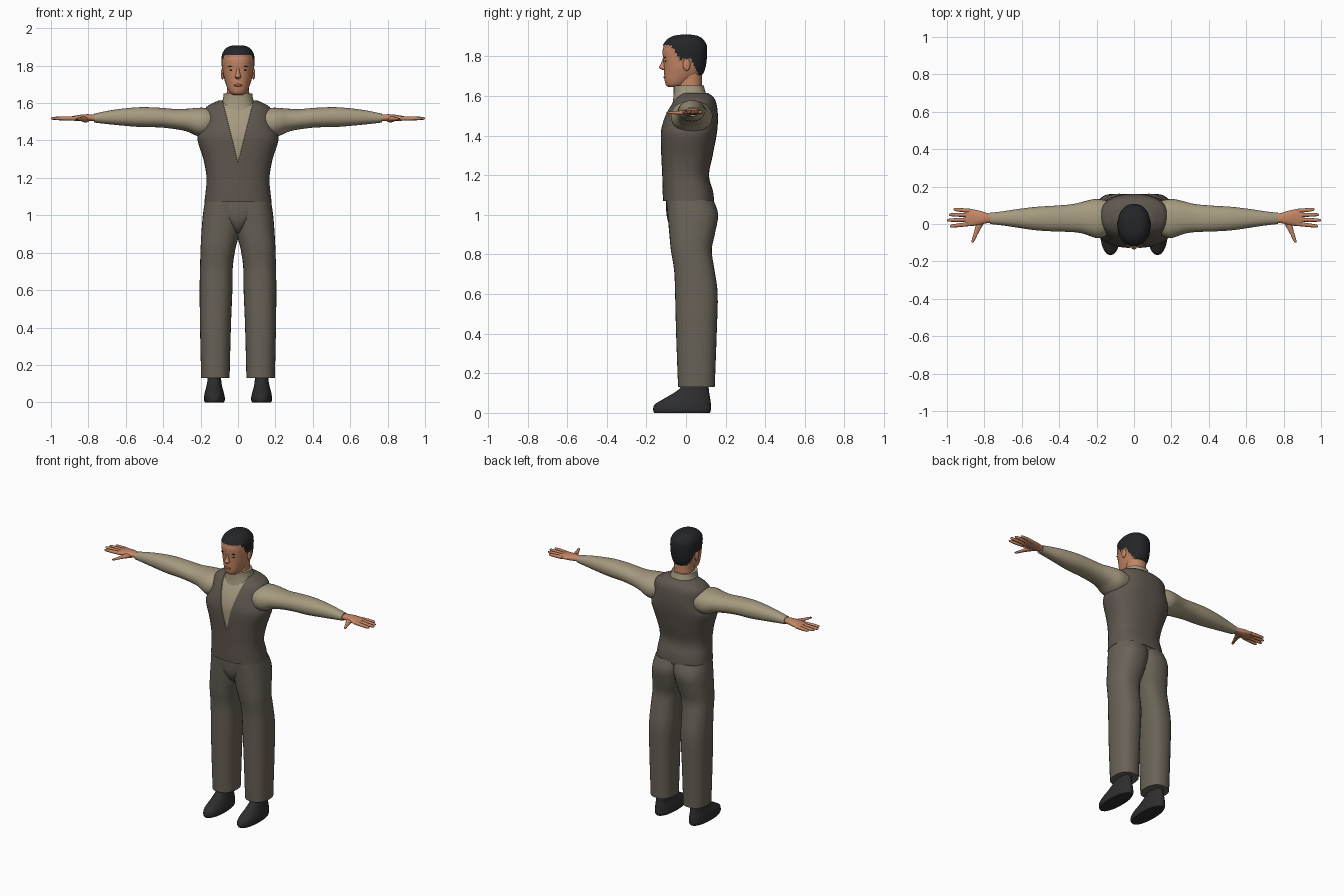
import bpy
import bmesh
import math
from mathutils import Vector

if "Cube" in bpy.data.objects:
    bpy.data.objects.remove(bpy.data.objects["Cube"], do_unlink=True)


def material(name, r, g, b):
    mat = bpy.data.materials.new(name)
    mat.use_nodes = True
    mat.diffuse_color = (r, g, b, 1)
    shader = mat.node_tree.nodes["Principled BSDF"]
    shader.inputs["Base Color"].default_value = (r, g, b, 1)
    shader.inputs["Roughness"].default_value = 0.8
    return mat


SKIN = material("warm skin", 0.56, 0.24, 0.13)
HAIR = material("black hair", 0.018, 0.019, 0.021)
VEST = material("dark taupe vest", 0.115, 0.095, 0.078)
PANTS = material("grey brown trousers", 0.14, 0.122, 0.095)
SHIRT = material("khaki shirt", 0.38, 0.325, 0.215)
SHOE = material("charcoal shoes", 0.027, 0.027, 0.029)
LIPS = material("brown lips", 0.32, 0.12, 0.075)


def spline(rows, steps):
    """Smoothly interpolate between neighbouring section rows."""
    out = []
    last = len(rows) - 1
    for i in range(last):
        quad = [rows[max(i - 1, 0)], rows[i], rows[i + 1], rows[min(i + 2, last)]]
        for s in range(steps):
            t = s / steps
            out.append([
                b + 0.5 * t * (c - a + t * (2*a - 5*b + 4*c - d + t * (3*(b - c) + d - a)))
                for a, b, c, d in zip(*quad)])
    out.append(list(rows[-1]))
    return out


def loft(rows, axis=2, sides=32, steps=4, power=2.2):
    """Skin rounded sections; each row is (along, a min, a max, b min, b max)."""
    bm = bmesh.new()
    rings = []
    for along, a0, a1, b0, b1 in spline(rows, steps):
        ring = []
        for k in range(sides):
            angle = math.tau * k / sides
            c, s = math.cos(angle), math.sin(angle)
            u = math.copysign(abs(c) ** (2 / power), c)
            v = math.copysign(abs(s) ** (2 / power), s)
            co = [(a0 + a1 + u * (a1 - a0)) / 2, (b0 + b1 + v * (b1 - b0)) / 2]
            co.insert(axis, along)
            ring.append(bm.verts.new(co))
        rings.append(ring)
    for low, high in zip(rings, rings[1:]):
        for k in range(sides):
            n = (k + 1) % sides
            bm.faces.new((low[k], low[n], high[n], high[k]))
    bm.faces.new(rings[0])
    bm.faces.new(rings[-1])
    bmesh.ops.recalc_face_normals(bm, faces=bm.faces[:])
    return bm


def ball(center, size):
    bm = bmesh.new()
    bmesh.ops.create_uvsphere(bm, u_segments=16, v_segments=10, radius=1)
    for v in bm.verts:
        v.co = Vector(center) + Vector(x * s for x, s in zip(v.co, size))
    return bm


def finish(name, bm, mats, mirror=False):
    mesh = bpy.data.meshes.new(name)
    bm.to_mesh(mesh)
    bm.free()
    obj = bpy.data.objects.new(name, mesh)
    bpy.context.collection.objects.link(obj)
    for mat in mats:
        mesh.materials.append(mat)
    bpy.ops.object.select_all(action="DESELECT")
    obj.select_set(True)
    bpy.context.view_layer.objects.active = obj
    bpy.ops.object.shade_smooth_by_angle(angle=math.radians(45))
    if mirror:
        obj.modifiers.new("Mirror", "MIRROR").use_mirror_merge = False
    return obj


def centred(rows):
    return [(z, -w, w, y0, y1) for z, w, y0, y1 in rows]


# Vest with a V opening that shows the shirt
bm = loft(centred([
    (1.07, .18, -.116, .142), (1.12, .174, -.118, .136), (1.2, .168, -.12, .116),
    (1.3, .185, -.125, .135), (1.4, .216, -.128, .154), (1.45, .208, -.122, .16),
    (1.5, .187, -.107, .161), (1.55, .182, -.082, .156), (1.58, .168, -.062, .147),
    (1.6, .135, -.045, .132), (1.615, .1, -.03, .11)]), sides=48, power=2.4)
V_TIP, V_SLOPE = 1.28, 0.25
for side in (-1, 1):
    bmesh.ops.bisect_plane(bm, geom=bm.verts[:] + bm.edges[:] + bm.faces[:],
                           plane_co=(0, 0, V_TIP), plane_no=(side, 0, -V_SLOPE))
opening = []
for face in bm.faces:
    mid = face.calc_center_median()
    if mid.y < 0 and abs(mid.x) < (mid.z - V_TIP) * V_SLOPE:
        face.material_index = 1
        opening.append(face)
bmesh.ops.inset_region(bm, faces=opening, thickness=0.001, depth=-0.005,
                       use_even_offset=False)
finish("vest", bm, [VEST, SHIRT])

# Shirt collar and neck
finish("shirt_collar", loft(centred([
    (1.55, .115, -.07, .125), (1.59, .092, -.064, .108),
    (1.625, .08, -.062, .097), (1.652, .076, -.062, .09)])), [SHIRT])
finish("neck", loft(centred([
    (1.6, .066, -.05, .08), (1.66, .06, -.042, .08), (1.74, .06, -.04, .08)])), [SKIN])

# Sleeves
finish("sleeves", loft([
    (.12, -.05, .12, 1.44, 1.56), (.18, -.075, .132, 1.42, 1.574),
    (.22, -.07, .132, 1.425, 1.574), (.27, -.052, .12, 1.447, 1.57),
    (.33, -.043, .106, 1.46, 1.568), (.42, -.04, .098, 1.47, 1.575),
    (.52, -.034, .092, 1.472, 1.578), (.62, -.02, .08, 1.48, 1.57),
    (.7, -.008, .068, 1.488, 1.558), (.77, 0, .06, 1.496, 1.543)], axis=0),
    [SHIRT], True)

# Hands: palm, four fingers, thumb
finish("palms", loft([
    (.75, .008, .052, 1.503, 1.535), (.79, .004, .06, 1.504, 1.54),
    (.83, -.006, .072, 1.503, 1.539), (.88, -.011, .081, 1.506, 1.531),
    (.9, -.004, .076, 1.511, 1.527)], axis=0, sides=20), [SKIN], True)
FINGERS = {"little": (.07, .078, .965), "ring": (.048, .05, .99),
           "middle": (.024, .02, 1), "index": (.001, -.012, .985)}
for name, (base, tip, end) in FINGERS.items():
    rows = []
    for t, r in ((0, .011), (.5, .0105), (.9, .008), (1, .003)):
        y = base + t * (tip - base)
        rows.append((.87 + t * (end - .87), y - r, y + r, 1.518 - r, 1.518 + r))
    finish(name + "_fingers", loft(rows, axis=0, sides=12, steps=3), [SKIN], True)
rows = []
for t, r in ((0, .026), (.3, .018), (.6, .012), (.92, .008), (1, .003)):
    x = .815 + t * .05
    rows.append((.025 - t * .125, x - r, x + r, 1.515 - r * .7, 1.515 + r * .7))
finish("thumbs", loft(rows, axis=1, sides=14), [SKIN], True)

# Trousers: two legs joined by a pelvis
finish("trouser_legs", loft([
    (.13, .045, .197, -.04, .145), (.4, .038, .203, -.05, .155),
    (.6, .03, .205, -.055, .16), (.72, .028, .203, -.06, .144),
    (.82, .014, .2, -.076, .13), (.9, -.008, .196, -.084, .145),
    (1, -.03, .188, -.093, .162), (1.075, -.05, .177, -.1, .138)],
    power=2.35), [PANTS], True)
finish("trouser_pelvis", loft(centred([
    (.905, .015, -.045, .05), (.93, .04, -.072, .08), (.97, .085, -.092, .105),
    (1.02, .14, -.1, .125), (1.075, .176, -.102, .138)])), [PANTS])

# Shoes
finish("shoes", loft([
    (0, .076, .177, -.16, .12), (.015, .07, .182, -.166, .126),
    (.04, .073, .18, -.16, .126), (.06, .078, .176, -.132, .124),
    (.085, .085, .169, -.088, .12), (.12, .09, .163, -.035, .115),
    (.17, .092, .16, 0, .112)]), [SHOE], True)

# Head, with hair as a raised region above the hairline
bm = loft(centred([
    (1.644, .026, -.088, -.03), (1.655, .043, -.101, 0), (1.68, .057, -.108, .04),
    (1.71, .068, -.11, .078), (1.74, .076, -.111, .092), (1.77, .08, -.113, .098),
    (1.8, .082, -.117, .101), (1.83, .083, -.118, .102), (1.86, .08, -.109, .098),
    (1.885, .065, -.088, .08), (1.899, .044, -.058, .056), (1.904, .018, -.025, .025)]),
    sides=64, steps=5)


def hairline(y):
    if y < -.07:
        return 1.852
    if y < -.025:
        return 1.852 - (y + .07) * 1.6
    return 1.785 if y < .025 else max(1.7, 1.785 - (y - .025) * 2.2)


hair_verts = set()
for face in bm.faces:
    mid = face.calc_center_median()
    if mid.z > hairline(mid.y):
        face.material_index = 1
        hair_verts.update(face.verts)
bm.normal_update()
for v, normal in [(v, v.normal.copy()) for v in hair_verts]:
    v.co += normal * 0.005
finish("head_and_hair", bm, [SKIN, HAIR])

# Facial features
finish("nose", loft(centred([
    (1.79, .007, -.117, -.09), (1.76, .011, -.128, -.09), (1.742, .017, -.136, -.09),
    (1.73, .011, -.118, -.09)]), sides=16), [SKIN])
finish("ears", ball((.083, .003, 1.757), (.009, .019, .031)), [SKIN], True)
finish("eyes", ball((.033, -.102, 1.775), (.012, .005, .005)), [HAIR], True)
finish("eyebrows", ball((.035, -.105, 1.795), (.018, .006, .003)), [HAIR], True)
finish("lips", ball((0, -.106, 1.695), (.023, .008, .007)), [LIPS])
